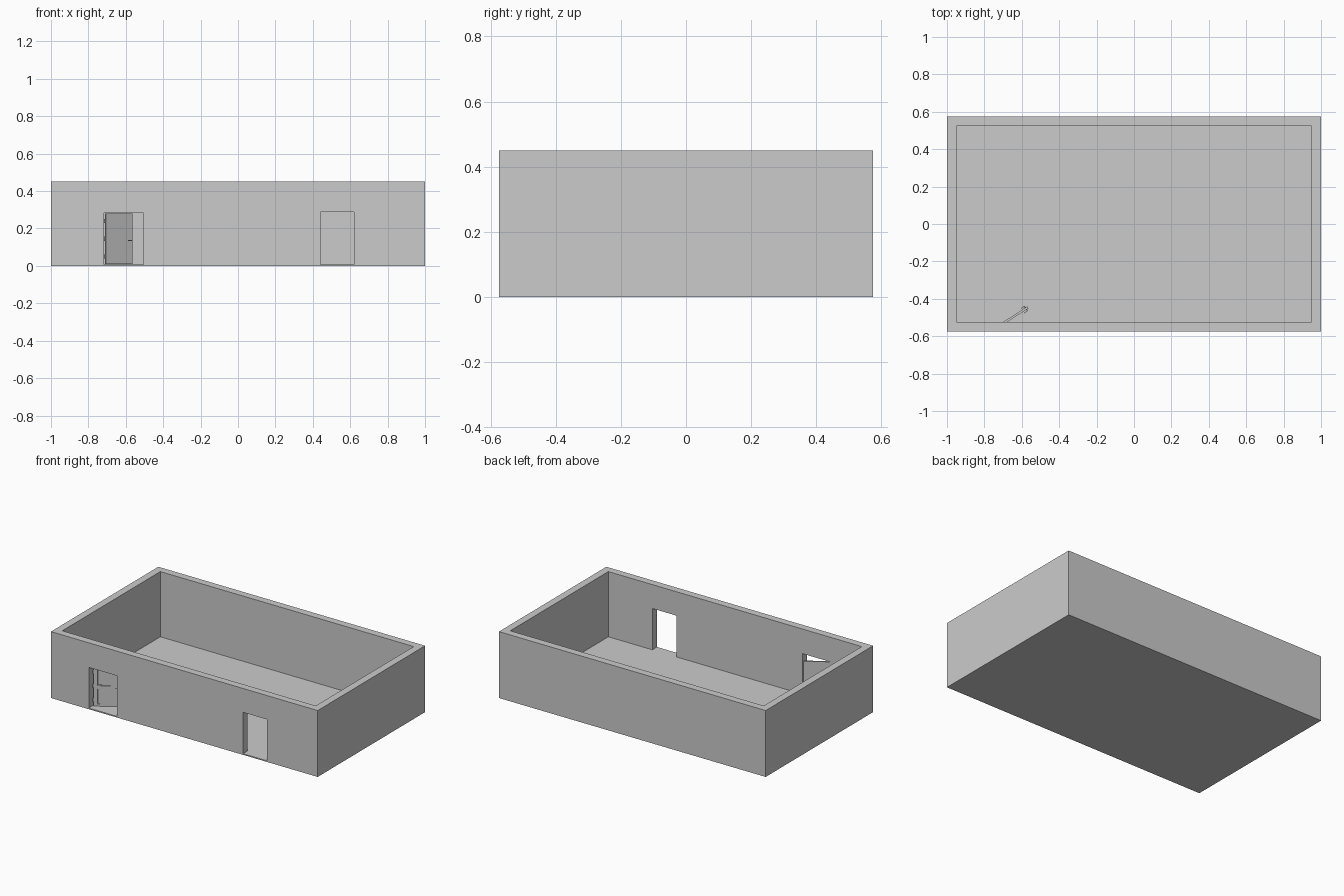
import bpy, bmesh, math
from mathutils import Matrix, Vector

if "Cube" in bpy.data.objects:
    bpy.data.objects.remove(bpy.data.objects["Cube"], do_unlink=True)

# Plain grey shared by the whole model
grey = bpy.data.materials.new("plain_grey")
grey.use_nodes = True
grey.diffuse_color = (0.6, 0.6, 0.6, 1)
grey.node_tree.nodes["Principled BSDF"].inputs["Base Color"].default_value = (0.6, 0.6, 0.6, 1)


def finish(name, bm, place=None):
    bmesh.ops.recalc_face_normals(bm, faces=bm.faces)
    mesh = bpy.data.meshes.new(name)
    bm.to_mesh(mesh)
    bm.free()
    mesh.materials.append(grey)
    obj = bpy.data.objects.new(name, mesh)
    bpy.context.collection.objects.link(obj)
    if place is not None:
        obj.matrix_world = place
    return obj


def add_box(bm, lo, hi):
    lo, hi = Vector(lo), Vector(hi)
    size = Matrix.Diagonal((hi - lo).to_4d())
    size[3][3] = 1
    bmesh.ops.create_cube(bm, size=1, matrix=Matrix.Translation((lo + hi) / 2) @ size)


def box(name, lo, hi, place=None):
    bm = bmesh.new()
    add_box(bm, lo, hi)
    return finish(name, bm, place)


def add_rod(bm, radius, length, centre, axis, sides=12):
    turn = Vector((0, 0, 1)).rotation_difference(Vector(axis)).to_matrix().to_4x4()
    bmesh.ops.create_cone(bm, cap_ends=True, segments=sides, radius1=radius,
                          radius2=radius, depth=length,
                          matrix=Matrix.Translation(centre) @ turn)


# Room shell: floor slab with a ring of walls on it
X, Y, TOP, WALL, FLOOR = 1.0, 0.575, 0.45, 0.05, 0.008
box("floor", (-X, -Y, 0), (X, Y, FLOOR))
walls = box("walls", (-X, -Y, FLOOR), (X, Y, TOP))


def cut(lo, hi):
    cutter = box("cutter", lo, hi)
    cutter.hide_render = True
    mod = walls.modifiers.new("cut", 'BOOLEAN')
    mod.operation = 'DIFFERENCE'
    mod.solver = 'EXACT'
    mod.object = cutter
    bpy.context.view_layer.objects.active = walls
    bpy.ops.object.modifier_apply(modifier=mod.name)
    bpy.data.objects.remove(cutter, do_unlink=True)


cut((-X + WALL, -Y + WALL, -0.1), (X - WALL, Y - WALL, 0.6))
# Two doorways in the front wall
for left, right, top in ((-0.716, -0.504, 0.283), (0.44, 0.62, 0.288)):
    cut((left, -Y - 0.1, -0.1), (right, -Y + WALL + 0.1, top))

# Door leaf, swung inwards on its hinge
place = Matrix.Translation((-0.705, -0.542, 0)) @ Matrix.Rotation(math.radians(33), 4, 'Z')
L, T, LOW, HIGH, STILE = 0.167, 0.012, 0.011, 0.28, 0.027
panels = ((0.027, 0.128), (0.15, 0.262))

bm = bmesh.new()
for u in (0, L - STILE):
    add_box(bm, (u, 0, LOW), (u + STILE, T, HIGH))
for z0, z1 in ((LOW, panels[0][0]), (panels[0][1], panels[1][0]), (panels[1][1], HIGH)):
    add_box(bm, (STILE, 0, z0), (L - STILE, T, z1))
finish("door_frame", bm, place)

# Recessed panels with a stepped moulding
bm = bmesh.new()
M = 0.005
for z0, z1 in panels:
    u0, u1 = STILE, L - STILE
    add_box(bm, (u0, T * 0.35, z0), (u1, T * 0.65, z1))
    for lo, hi in (((u0, z0), (u1, z0 + M)), ((u0, z1 - M), (u1, z1)),
                   ((u0, z0 + M), (u0 + M, z1 - M)), ((u1 - M, z0 + M), (u1, z1 - M))):
        add_box(bm, (lo[0], T * 0.18, lo[1]), (hi[0], T * 0.82, hi[1]))
finish("door_panels", bm, place)

# Lever handle on both sides
bm = bmesh.new()
hu, hz = L - 0.012, 0.136
add_rod(bm, 0.002, T + 0.018, (hu, T / 2, hz), (0, 1, 0))
add_rod(bm, 0.005, T + 0.004, (hu, T / 2, hz), (0, 1, 0))
for y in (-0.009, T + 0.009):
    add_box(bm, (hu - 0.022, y - 0.0015, hz - 0.002), (hu + 0.002, y + 0.0015, hz + 0.002))
finish("door_handle", bm, place)

# Hinge barrels
bm = bmesh.new()
for z in (0.05, 0.145, 0.24):
    add_rod(bm, 0.003, 0.022, (-0.002, T - 0.002, z), (0, 0, 1))
finish("door_hinges", bm, place)
